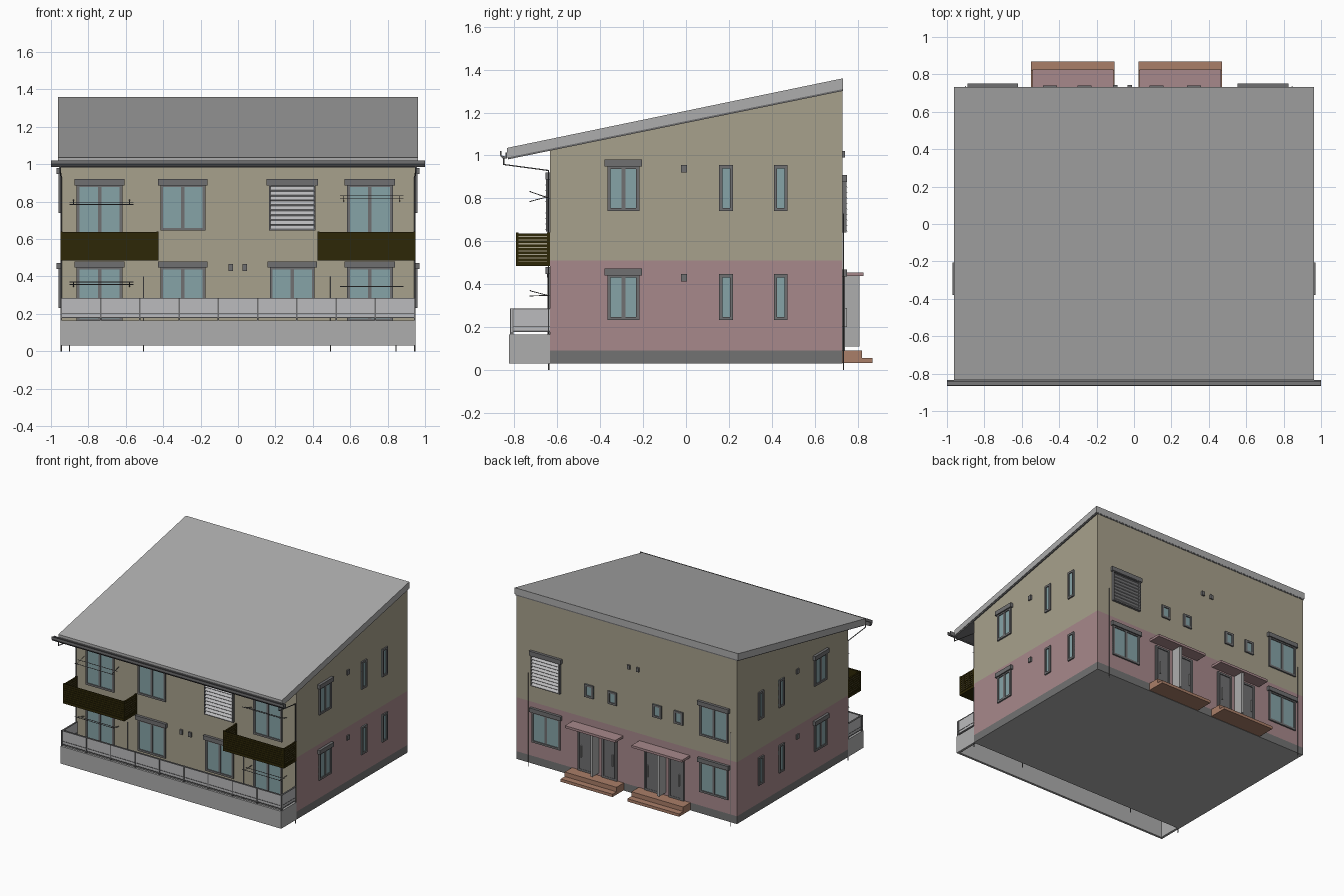
import bpy, bmesh
from mathutils import Vector

cube = bpy.data.objects.get("Cube")
if cube:
    bpy.data.objects.remove(cube)


def material(name, *rgb):
    m = bpy.data.materials.new(name)
    m.use_nodes = True
    m.diffuse_color = (*rgb, 1)
    m.node_tree.nodes["Principled BSDF"].inputs["Base Color"].default_value = (*rgb, 1)
    return m


BEIGE = material("beige_render", .39, .355, .262)
PINK = material("dusty_pink", .39, .25, .26)
BASE = material("foundation_grey", .17, .17, .17)
LIGHT = material("light_grey", .42, .42, .42)
FRAME = material("frame_grey", .16, .16, .165)
GLASS = material("blue_glass", .24, .37, .39)
BROWN = material("dark_brown", .027, .02, .002)
CLAY = material("terracotta", .40, .21, .14)
PALE = material("pale_grey", .5, .5, .51)

FRONT, BACK, SIDE = -.635, .73, .95


def finish(name, bm, mats):
    bmesh.ops.recalc_face_normals(bm, faces=bm.faces)
    me = bpy.data.meshes.new(name)
    bm.to_mesh(me)
    bm.free()
    for m in mats:
        me.materials.append(m)
    ob = bpy.data.objects.new(name, me)
    bpy.context.collection.objects.link(ob)


def boxes(name, parts):
    """One object from boxes (x0, x1, y0, y1, z0, z1, material)."""
    bm, mats = bmesh.new(), []
    for *b, mat in parts:
        if mat not in mats:
            mats.append(mat)
        vs = bmesh.ops.create_cube(bm, size=1)["verts"]
        for v in vs:
            v.co = Vector([b[2 * i] if v.co[i] < 0 else b[2 * i + 1] for i in range(3)])
        for f in {f for v in vs for f in v.link_faces}:
            f.material_index = mats.index(mat)
    finish(name, bm, mats)


def add_prism(bm, profile, x0, x1):
    """Extrude a (y, z) profile along x."""
    face = bm.faces.new([bm.verts.new((x0, y, z)) for y, z in profile])
    new = bmesh.ops.extrude_face_region(bm, geom=[face], use_keep_orig=True)["geom"]
    for v in new:
        if isinstance(v, bmesh.types.BMVert):
            v.co.x = x1


def prism(name, profile, x0, x1, mat):
    bm = bmesh.new()
    add_prism(bm, profile, x0, x1)
    finish(name, bm, [mat])


def pipe(name, paths, radius):
    cu = bpy.data.curves.new(name, "CURVE")
    cu.dimensions = "3D"
    cu.bevel_depth, cu.bevel_resolution, cu.use_fill_caps = radius, 1, True
    for path in paths:
        sp = cu.splines.new("POLY")
        sp.points.add(len(path) - 1)
        for p, co in zip(sp.points, path):
            p.co = (*co, 1)
    cu.materials.append(FRAME)
    ob = bpy.data.objects.new(name, cu)
    bpy.context.collection.objects.link(ob)


def on_wall(wall, u0, u1, z0, z1, d0, d1, mat):
    """Box given by span, height and depth out from a named wall."""
    if wall in ("front", "back"):
        s, y = (-1, FRONT) if wall == "front" else (1, BACK)
        a, b = sorted((y + s * d0, y + s * d1))
        return u0, u1, a, b, z0, z1, mat
    s = 1 if wall == "left" else -1
    a, b = sorted((s * (SIDE + d0), s * (SIDE + d1)))
    return a, b, u0, u1, z0, z1, mat


def frame(wall, c, w, z0, z1, fill, t=.015, d=.011):
    l, r = c - w / 2, c + w / 2
    bars = [(l, l + t, z0, z1), (r - t, r, z0, z1), (l, r, z0, z0 + t), (l, r, z1 - t, z1)]
    return [on_wall(wall, *b, -.005, d, FRAME) for b in bars] + \
        [on_wall(wall, l, r, z0, z1, -.005, .004, fill)]


def head(wall, c, w, z1):
    return on_wall(wall, c - w / 2 - .012, c + w / 2 + .012, z1 - .005, z1 + .028, 0, .021, FRAME)


def window(name, wall, c, w, z0, z1, wide=True):
    parts = frame(wall, c, w, z0, z1, GLASS)
    if wide:
        parts += [on_wall(wall, c - .009, c + .009, z0, z1, 0, .009, FRAME), head(wall, c, w, z1)]
    boxes(name, parts)


def louver(name, wall, c, w, z0, z1, n=9):
    boxes(name + "_frame", frame(wall, c, w, z0, z1, FRAME, .009, .018) + [head(wall, c, w, z1)])
    s, y = (-1, FRONT) if wall == "front" else (1, BACK)
    step = (z1 - z0 - .012) / n
    bm = bmesh.new()
    for i in range(n):
        z = z0 + .006 + i * step
        add_prism(bm, [(y + s * .003, z + step * .85), (y + s * .022, z + .002),
                       (y + s * .022, z), (y + s * .003, z + step * .85 - .002)],
                  c - w / 2 + .008, c + w / 2 - .008)
    finish(name + "_slats", bm, [PALE])


# House body, cut into foundation, lower and upper colour bands
bm = bmesh.new()
add_prism(bm, [(FRONT, .03), (BACK, .03), (BACK, 1.304), (FRONT, 1.025)], -SIDE, SIDE)
for h in (.09, .51):
    bmesh.ops.bisect_plane(bm, geom=bm.verts[:] + bm.edges[:] + bm.faces[:],
                           plane_co=(0, 0, h), plane_no=(0, 0, 1))
bmesh.ops.recalc_face_normals(bm, faces=bm.faces)
for f in bm.faces:
    z = f.calc_center_median().z
    if f.normal.z < -.5:
        f.material_index = 3
    elif z < .09:
        f.material_index = 2
    elif z < .51 and f.normal.y > -.5:
        f.material_index = 1
finish("house_body", bm, [BEIGE, PINK, BASE, LIGHT])

# Roof, trim and gutter
prism("roof", [(-.835, .99), (BACK + .003, 1.31), (BACK + .003, 1.36), (-.835, 1.035)], -.962, .962, LIGHT)
prism("roof_trim", [(-.83, .982), (BACK + .002, 1.301), (BACK + .002, 1.312), (-.83, .992)], -.957, .957, FRAME)
prism("gutter", [(-.835, 1.015), (-.835, .985), (-.855, .985), (-.867, 1.0), (-.867, 1.02),
                 (-.861, 1.02), (-.861, 1.0), (-.841, .995), (-.841, 1.015)], -1, 1, FRAME)

# Pipes
pipe("downpipes", [[(s * .95, -.85, .99), (s * .95, -.85, .958), (s * .945, -.641, .93),
                    (s * .945, -.641, 0)] for s in (-1, 1)], .004)
pipe("front_pipes", [[(x, -.639, 0), (x, -.639, .4)] for x in (-.505, .495)], .003)
pipe("back_pipes", [[(x, .734, 0), (x, .734, .73)] for x in (-.9, .845)], .003)

# Front openings
for floor, dz in (("lower", 0), ("upper", .44)):
    for side, x in (("right", -.74), ("left", .705)):
        window(f"{floor}_{side}_balcony_door", "front", x, .245, .16 + dz, .452 + dz)
    window(f"{floor}_right_window", "front", -.295, .24, .205 + dz, .452 + dz)
window("lower_left_window", "front", .29, .24, .205, .452)
louver("front_louver", "front", .29, .25, .645, .892)

# Side openings, the same on both walls
for wall in ("left", "right"):
    for floor, dz in (("lower", 0), ("upper", .508)):
        window(f"{wall}_{floor}_wide_window", wall, -.292, .15, .232 + dz, .445 + dz)
        for i, y in enumerate((.187, .442)):
            window(f"{wall}_{floor}_slim_window_{i}", wall, y, .064, .232 + dz, .447 + dz, False)
        boxes(f"{wall}_{floor}_vent", [on_wall(wall, -.024, .004, .412 + dz, .448 + dz, 0, .01, FRAME)])

# Back openings
window("back_lower_left_window", "back", .69, .245, .2, .44)
window("back_lower_right_window", "back", -.755, .245, .2, .44)
window("back_upper_right_window", "back", -.755, .245, .64, .882)
louver("back_louver", "back", .69, .25, .64, .882)
for i, x in enumerate((-.45, -.265, .12, .32)):
    window(f"back_small_window_{i}", "back", x, .075, .675, .775, False)

# Vents
boxes("front_vents", [on_wall("front", x - .012, x + .012, .43, .466, 0, .012, FRAME) for x in (-.04, .035)])
boxes("back_vents", [on_wall("back", x - .012, x + .012, .99, 1.022, 0, .012, FRAME) for x in (-.1, -.022)])

# Entrances: paired doors, divider, canopy and steps
for side, c in (("left", .247), ("right", -.327)):
    parts = []
    for s in (-1, 1):
        x = c + s * .105
        parts += frame("back", x, .13, .09, .42, FRAME)
        parts.append(on_wall("back", x - .045, x + .045, .1, .4, 0, .009, FRAME))
        parts.append(on_wall("back", x + s * .03 - .004, x + s * .03 + .004, .2, .29, 0, .02, LIGHT))
    boxes(f"{side}_doors", parts)
    boxes(f"{side}_entrance_divider", [on_wall("back", c - .01, c + .01, .11, .44, 0, .08, LIGHT)])
    boxes(f"{side}_canopy", [on_wall("back", c - .217, c + .217, .437, .455, 0, .097, PINK)])
    boxes(f"{side}_steps", [on_wall("back", c - .223, c + .223, .055, .09, 0, .09, CLAY),
                            on_wall("back", c - .223, c + .223, .033, .055, 0, .14, CLAY)])

# Upper balconies with slatted sides
for side, x0, x1 in (("right", -.95, -.425), ("left", .425, .95)):
    parts = [(x0, x1, -.793, FRONT, .485, .505, BROWN),
             (x0 + .006, x1 - .006, -.785, -.782, .505, .635, BROWN)]
    for x in (x0, x1 - .012):
        parts += [(x, x + .012, y, y + .012, .5, .64, BROWN) for y in (-.793, FRONT - .012)]
        parts.append((x + .004, x + .008, -.78, FRONT, .505, .635, BEIGE))
    for i in range(8):
        z = .508 + i * .0166
        parts.append((x0, x1, -.793, -.787, z, z + .0145, BROWN))
        parts += [(x, x + .012, -.79, FRONT, z, z + .0115, BROWN) for x in (x0, x1 - .012)]
    boxes(f"{side}_balcony", parts)

# Terrace wall, open underneath
boxes("terrace_wall", [(-SIDE, SIDE, -.826, -.808, .03, .165, LIGHT)] +
      [(x, x + .018, -.808, FRONT, .03, .165, LIGHT) for x in (-SIDE, SIDE - .018)])

# Terrace railing: pale panels, thin rails and posts
rails = ((.178, .183), (.2, .204), (.281, .286))
parts = [(-SIDE, SIDE, -.816, -.808, .178, .284, PALE)]
parts += [(-SIDE, SIDE, -.819, -.805, a, b, FRAME) for a, b in rails]
for i in range(10):
    x = -.945 + i * .21
    parts.append((x - .004, x + .004, -.82, -.804, .165, .286, FRAME))
for s in (-1, 1):
    a, b = sorted((s * .938, s * .946))
    parts.append((a, b, -.81, FRONT, .178, .284, PALE))
    parts += [(a - .002, b + .002, -.81, FRONT, *r, FRAME) for r in rails]
boxes("terrace_railing", parts)

# Laundry poles on hinged arms
for name, c, root, tip in (("upper_right", -.73, .81, .785), ("upper_left", .715, .8, .832),
                           ("lower_right", -.73, .345, .37), ("lower_left", .715, .348, .345)):
    arms = [[(c + s * .15, FRONT, root), (c + s * .15, -.73, tip)] for s in (-1, 1)]
    rods = [[(c - .17, y, z), (c + .17, y, z)] for y, z in ((-.725, tip), (-.685, (root + tip) / 2))]
    pipe(name + "_laundry_poles", arms + rods, .0022)
